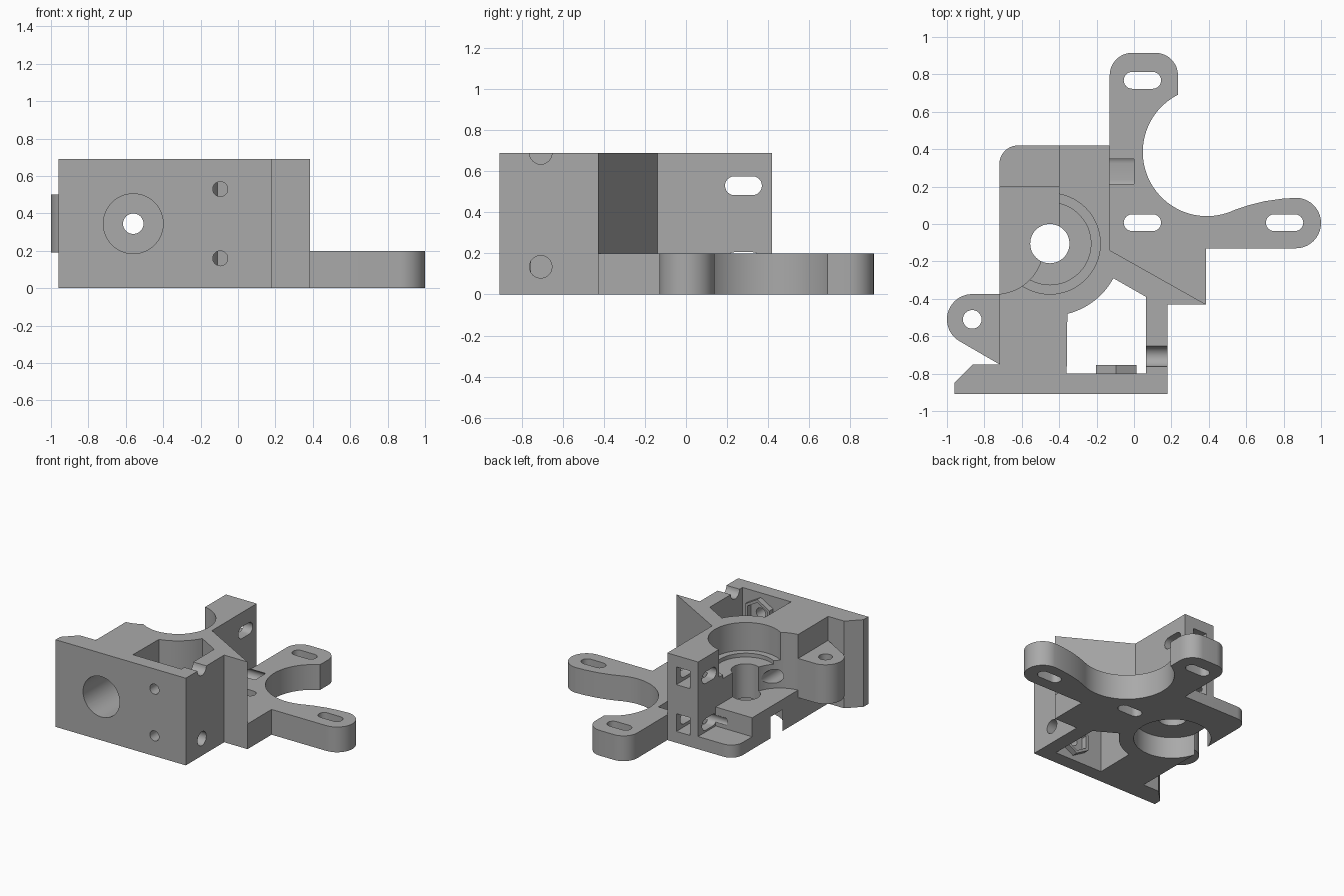
import bpy, bmesh
from math import sin, cos, pi, radians

if "Cube" in bpy.data.objects:
    bpy.data.objects.remove(bpy.data.objects["Cube"], do_unlink=True)

grey = bpy.data.materials.new("plain grey")
grey.use_nodes = True
grey.diffuse_color = (0.4, 0.4, 0.4, 1)
grey.node_tree.nodes["Principled BSDF"].inputs["Base Color"].default_value = grey.diffuse_color

AXES = {"x": lambda u, v, w: (w, u, v),
        "y": lambda u, v, w: (u, w, v),
        "z": lambda u, v, w: (u, v, w)}


def arc(u, v, r, start=0, end=360, n=24):
    """Points on an arc; a full turn leaves out the repeated end point."""
    steps = n if abs(end - start) == 360 else n + 1
    return [(u + r * cos(radians(start + (end - start) * i / n)),
             v + r * sin(radians(start + (end - start) * i / n))) for i in range(steps)]


def rect(u0, u1, v0, v1):
    return [(u0, v0), (u1, v0), (u1, v1), (u0, v1)]


def slot(u, v, half, r):
    return arc(u + half - r, v, r, -90, 90, 12) + arc(u - half + r, v, r, 90, 270, 12)


def prism(name, outline, low, high, axis="z"):
    """Extrude a flat outline along an axis."""
    bm = bmesh.new()
    place = AXES[axis]
    base = bm.faces.new([bm.verts.new(place(u, v, low)) for u, v in outline])
    grown = bmesh.ops.extrude_face_region(bm, geom=[base])["geom"]
    shift = place(0, 0, high - low)
    bmesh.ops.translate(bm, vec=shift, verts=[g for g in grown if isinstance(g, bmesh.types.BMVert)])
    bmesh.ops.recalc_face_normals(bm, faces=bm.faces)
    mesh = bpy.data.meshes.new(name)
    bm.to_mesh(mesh)
    bm.free()
    obj = bpy.data.objects.new(name, mesh)
    bpy.context.collection.objects.link(obj)
    mesh.materials.append(grey)
    return obj


def combine(operation, outline, low, high, axis="z"):
    """Add or cut a prism on the body, then remove the helper."""
    tool = prism("helper", outline, low, high, axis)
    tool.hide_render = True
    mod = body.modifiers.new("boolean", "BOOLEAN")
    mod.operation, mod.solver, mod.object = operation, "EXACT", tool
    bpy.context.view_layer.objects.active = body
    bpy.ops.object.modifier_apply(modifier=mod.name)
    bpy.data.objects.remove(tool, do_unlink=True)


def add(*args):
    combine("UNION", *args)


def cut(*args):
    combine("DIFFERENCE", *args)


TOP, PLATE = 0.69, 0.2
GEAR = (-0.45, -0.105)

# Tall body with front plate, diagonal brace and rear wall
body = prism("extruder_body", [
    (-0.96, -0.91), (0.18, -0.91), (0.18, -0.43), (0.385, -0.43), (-0.13, -0.14),
    (-0.13, 0.42)] + arc(-0.62, 0.32, 0.1, 90, 180, 10) + [
    (-0.72, -0.75), (-0.86, -0.75), (-0.96, -0.85)], 0, TOP)

# Motor plate with two arms around the big round opening
add([(-0.2, 0.3), (-0.2, -0.25), (0.1, -0.4), (0.385, -0.43), (0.385, -0.13)]
    + arc(0.865, 0.005, 0.135, -90, 90, 20)
    + [(0.79, 0.135), (0.7, 0.122), (0.61, 0.1)]
    + arc(0.39, 0.385, 0.343, -65, -243, 48)
    + arc(0.115, 0.795, 0.12, 0, 90, 12) + arc(-0.01, 0.795, 0.12, 90, 180, 12)
    + [(-0.13, 0.42)], 0, PLATE)

# Hinge ear with its pin hole
add([(-0.65, -0.375)] + arc(-0.865, -0.51, 0.135, 90, 240, 24)
    + [(-0.72, -0.75), (-0.65, -0.75)], 0.19, 0.5)
cut(arc(-0.865, -0.51, 0.05), 0.1, 0.6)

# Idler recess: main floor, lower rear shelf, curved inner wall
cut(rect(-1, -0.4, -0.12, 0.6), 0.25, 0.8)
cut(rect(-1, -0.4, 0.2, 0.6), 0.1, 0.8)
cut(arc(-0.74, -0.12, 0.255, n=48), 0.25, 0.8)

# Bearing seats and bore, stacked from below
for radius, low, high in [(0.28, -0.1, 0.17), (0.105, 0, 0.8), (0.22, 0.44, 0.8), (0.27, 0.47, 0.8)]:
    cut(arc(*GEAR, radius, n=48), low, high)

# Window behind the front plate
cut([(-0.36, -0.8), (0.065, -0.8), (0.065, -0.39), (-0.11, -0.29)]
    + arc(*GEAR, 0.387, -32, -76, 14), -0.1, 0.8)

# Filament opening
cut(arc(-0.56, 0.345, 0.16, n=48), -1, -0.5, "y")
cut(arc(-0.56, 0.345, 0.055), -0.6, -0.2, "y")

# Front screw holes with hexagonal nut collars, and rear wall nut traps and slots
for z in (0.16, 0.53):
    add(arc(-0.095, z, 0.124, 30, 390, 6), -0.83, -0.755, "y")
    cut(arc(-0.095, z, 0.1, 30, 390, 6), -0.8, -0.7, "y")
    cut(arc(-0.095, z, 0.04), -1, -0.7, "y")
    cut(rect(-0.33, -0.21, z - 0.07, z + 0.07), 0.2, 0.6, "y")
    cut(slot(0.28, z, 0.09, 0.046), -0.5, 0, "x")

# Side screw hole and open groove
for z in (0.135, TOP):
    cut(arc(-0.708, z, 0.055), 0, 0.3, "x")

# Motor mounting slots
for x, y in [(0.045, 0.768), (0.045, 0.007), (0.805, 0.007)]:
    cut(slot(x, y, 0.1, 0.045), -0.1, 0.3)

# Shade curved walls smoothly
bpy.ops.object.select_all(action="DESELECT")
body.select_set(True)
bpy.context.view_layer.objects.active = body
bpy.ops.object.shade_smooth_by_angle(angle=radians(25))
